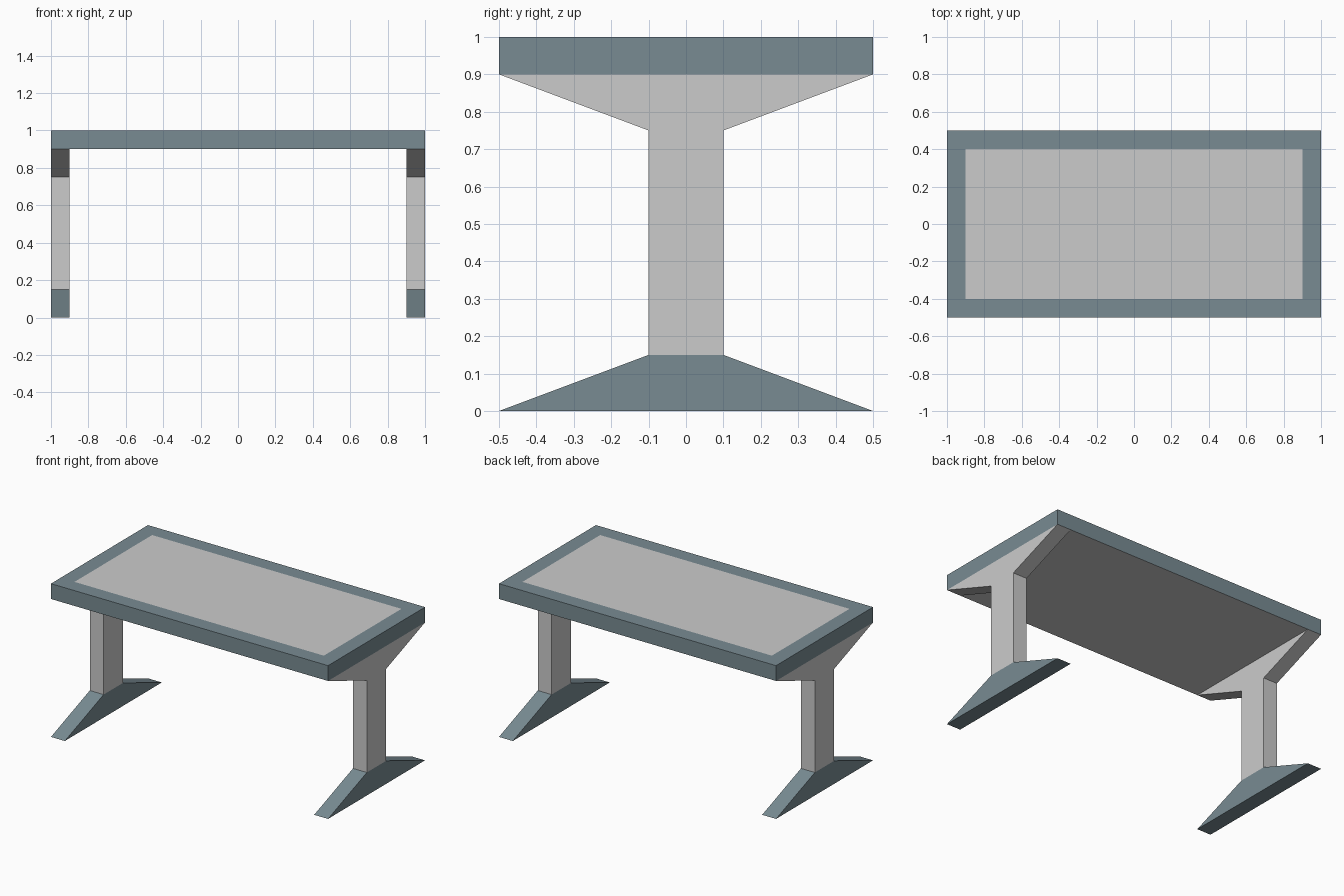
import bpy
import bmesh
from mathutils import Vector

if "Cube" in bpy.data.objects:
    bpy.data.objects.remove(bpy.data.objects["Cube"])


def material(name, rgb):
    mat = bpy.data.materials.new(name)
    mat.diffuse_color = (*rgb, 1.0)
    mat.use_nodes = True
    mat.node_tree.nodes["Principled BSDF"].inputs["Base Color"].default_value = mat.diffuse_color
    return mat


TEAL = material("dark_teal", (0.19, 0.26, 0.29))
GREY = material("grey", (0.8, 0.8, 0.8))


def add_object(name, bm, *mats):
    bmesh.ops.recalc_face_normals(bm, faces=bm.faces[:])
    mesh = bpy.data.meshes.new(name)
    bm.to_mesh(mesh)
    bm.free()
    for mat in mats:
        mesh.materials.append(mat)
    obj = bpy.data.objects.new(name, mesh)
    bpy.context.collection.objects.link(obj)
    return obj


def mirrored_prism(name, half, mat):
    """Extrude a y-symmetric (y, z) profile along x and mirror it to the other end."""
    profile = half + [(-y, z) for y, z in reversed(half)]
    bm = bmesh.new()
    face = bm.faces.new([bm.verts.new((0.9, y, z)) for y, z in profile])
    ext = bmesh.ops.extrude_face_region(bm, geom=[face], use_keep_orig=True)
    moved = [v for v in ext["geom"] if isinstance(v, bmesh.types.BMVert)]
    bmesh.ops.translate(bm, verts=moved, vec=Vector((0.1, 0, 0)))
    obj = add_object(name, bm, mat)
    mod = obj.modifiers.new("mirror", "MIRROR")
    mod.use_axis = (True, False, False)
    mod.use_clip = False
    mod.use_mirror_merge = False


# Table top: teal sides and border, grey centre panel and underside
bm = bmesh.new()
bmesh.ops.create_cube(bm, size=1)
bmesh.ops.scale(bm, vec=(2, 1, 0.1), verts=bm.verts)
bmesh.ops.translate(bm, vec=(0, 0, 0.95), verts=bm.verts)
bm.normal_update()
top = next(f for f in bm.faces if f.normal.z > 0.9)
bottom = next(f for f in bm.faces if f.normal.z < -0.9)
bmesh.ops.inset_region(bm, faces=[top], thickness=0.1, use_even_offset=True)
top.material_index = bottom.material_index = 1
add_object("table_top", bm, TEAL, GREY)

# Legs: upright posts flaring out to carry the top
mirrored_prism("legs", [(0.1, 0.15), (0.1, 0.75), (0.5, 0.9)], GREY)

# Feet: tapered bases
mirrored_prism("feet", [(0.5, 0.0), (0.1, 0.15)], TEAL)
